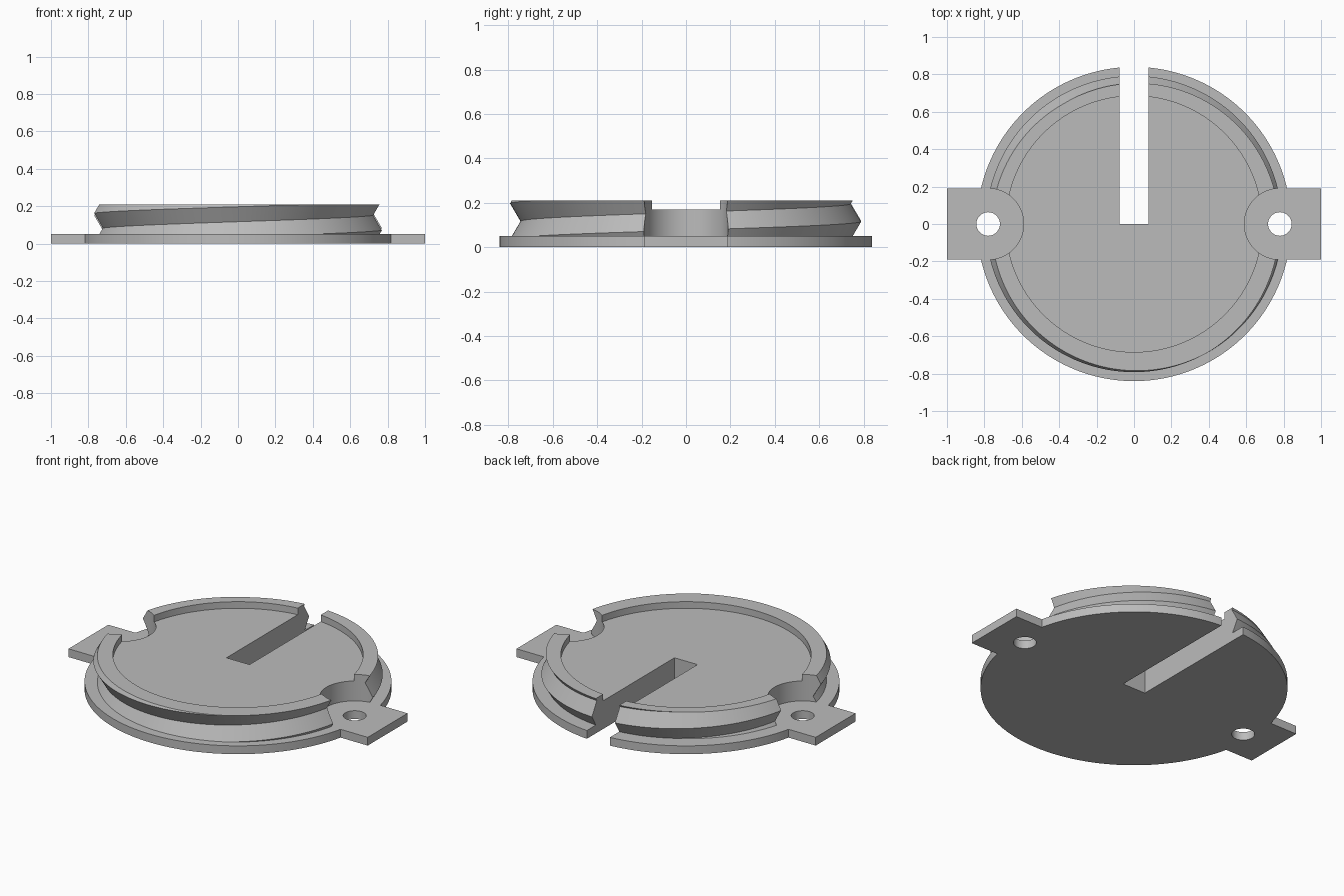
import bpy, bmesh
from math import sin, cos, pi, asin, radians

if "Cube" in bpy.data.objects:
    bpy.data.objects.remove(bpy.data.objects["Cube"], do_unlink=True)

FLANGE_R, FLANGE_H = 0.84, 0.05
TOP, FLOOR = 0.21, 0.17
RIDGE_R, VALLEY_R, PITCH = 0.792, 0.745, 0.16
LUG_X, LUG_W, HOLE_R = 0.78, 0.19, 0.063
SLOT_W = 0.077

grey = bpy.data.materials.new("plain grey")
grey.use_nodes = True
grey.diffuse_color = (0.5, 0.5, 0.5, 1)
grey.node_tree.nodes["Principled BSDF"].inputs["Base Color"].default_value = (0.5, 0.5, 0.5, 1)


def make_object(name, bm):
    bmesh.ops.recalc_face_normals(bm, faces=bm.faces[:])
    mesh = bpy.data.meshes.new(name)
    bm.to_mesh(mesh)
    bm.free()
    mesh.materials.append(grey)
    ob = bpy.data.objects.new(name, mesh)
    bpy.context.collection.objects.link(ob)
    return ob


def prism(name, outline, z0, z1):
    """Upright solid over a flat outline."""
    bm = bmesh.new()
    face = bm.faces.new([bm.verts.new((x, y, z0)) for x, y in outline])
    up = bmesh.ops.extrude_face_region(bm, geom=[face])["geom"]
    verts = [v for v in up if isinstance(v, bmesh.types.BMVert)]
    bmesh.ops.translate(bm, vec=(0, 0, z1 - z0), verts=verts)
    return make_object(name, bm)


def arc(r, a0, a1, n, cx=0.0):
    return [(cx + r * cos(a0 + (a1 - a0) * i / n), r * sin(a0 + (a1 - a0) * i / n))
            for i in range(n + 1)]


def cut(ob, cutters):
    bpy.ops.object.select_all(action="DESELECT")
    bpy.context.view_layer.objects.active = ob
    ob.select_set(True)
    for c in cutters:
        mod = ob.modifiers.new("cut", "BOOLEAN")
        mod.operation, mod.solver, mod.object = "DIFFERENCE", "EXACT", c
        bpy.ops.object.modifier_apply(modifier=mod.name)
        bpy.data.objects.remove(c, do_unlink=True)
    bpy.ops.object.shade_smooth_by_angle(angle=radians(30))


# Base flange: slotted disc with two square lugs
lug_a = asin(LUG_W / FLANGE_R)
slot_a = pi / 2 - asin(SLOT_W / FLANGE_R)
right_half = (arc(FLANGE_R, -pi / 2, -lug_a, 60)
              + [(1, -LUG_W), (1, LUG_W)]
              + arc(FLANGE_R, lug_a, slot_a, 50)
              + [(SLOT_W, 0)])
left_half = [(-x, y) for x, y in reversed(right_half[1:])]
flange = prism("base_flange", right_half + left_half, 0, FLANGE_H)
cut(flange, [prism("screw_hole", arc(HOLE_R, 0, 2 * pi, 48, s * LUG_X)[:-1], -0.1, 0.2)
             for s in (-1, 1)])


# Threaded plug: zigzag wall whose ridges climb one pitch per turn
def thread_radius(z, a):
    phase = ((z - 0.1167) / PITCH - (a - pi / 2) / (2 * pi)) % 1.0
    return VALLEY_R + (RIDGE_R - VALLEY_R) * abs(2 * phase - 1)


bm = bmesh.new()
STEPS = 180
columns = []
for i in range(STEPS + 1):
    a = 2 * pi * i / STEPS
    column = []
    for k in range(-4, 5):
        z = 0.1167 + PITCH * ((a - pi / 2) / (2 * pi) + k / 2)
        z = min(max(z, FLANGE_H), TOP)
        r = thread_radius(z, a)
        column.append(bm.verts.new((r * cos(a), r * sin(a), z)))
    columns.append(column)
for c, d in zip(columns, columns[1:]):
    for k in range(len(c) - 1):
        bm.faces.new((c[k], d[k], d[k + 1], c[k + 1]))
bmesh.ops.remove_doubles(bm, verts=bm.verts[:], dist=0.0004)
bmesh.ops.dissolve_degenerate(bm, edges=bm.edges[:], dist=0.0001)
bmesh.ops.delete(bm, geom=[e for e in bm.edges if not e.link_faces], context="EDGES")
bmesh.ops.holes_fill(bm, edges=[e for e in bm.edges if e.is_boundary], sides=0)
plug = make_object("threaded_plug", bm)

# Shallow top recess, slot and rounded screw clearances
clearance = [(1, -LUG_W)] + arc(LUG_W, -pi / 2, -3 * pi / 2, 48, LUG_X) + [(1, LUG_W)]
slot = [(-SLOT_W, 0), (SLOT_W, 0), (SLOT_W, 1), (-SLOT_W, 1)]
cutters = [prism("recess", arc(0.685, 0, 2 * pi, 128)[:-1], FLOOR, 0.4),
           prism("slot", slot, -0.1, 0.4)]
cutters += [prism("clearance", [(s * x, y) for x, y in clearance], -0.1, 0.4) for s in (-1, 1)]
cut(plug, cutters)
